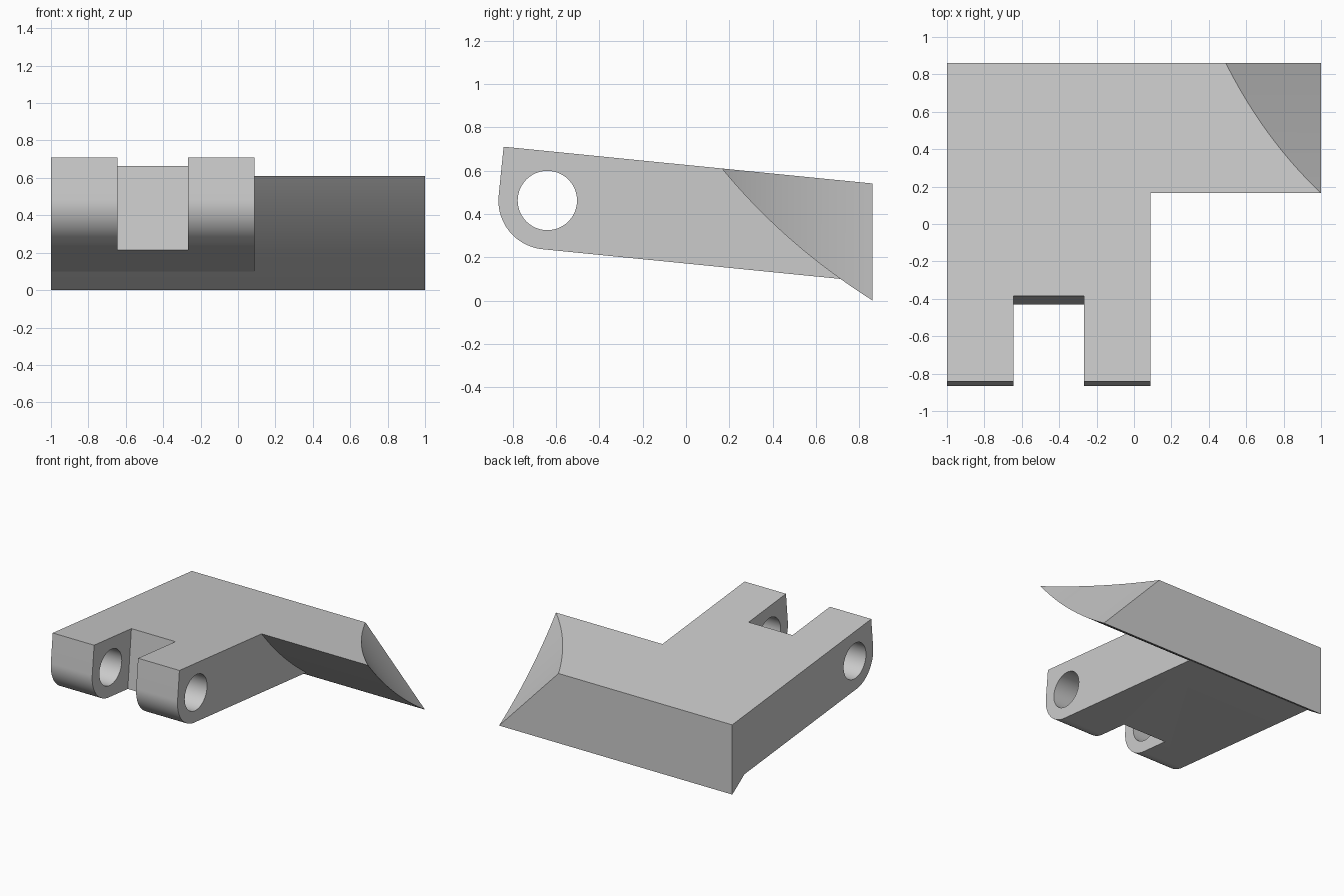
import bpy, bmesh, math
from mathutils import Vector, Matrix

cube = bpy.data.objects.get("Cube")
if cube:
    bpy.data.objects.remove(cube, do_unlink=True)

grey = bpy.data.materials.new("plain grey")
grey.use_nodes = True
grey.diffuse_color = (0.6, 0.6, 0.6, 1)
grey.node_tree.nodes["Principled BSDF"].inputs["Base Color"].default_value = (0.6, 0.6, 0.6, 1)

LEFT, RIGHT, BACK = -1.0, 1.0, 0.862
ARM_RIGHT = 0.087
SLOPE = -0.0997
TILT = math.atan(SLOPE)
PIVOT, EYE_RADIUS, HOLE_RADIUS = Vector((-0.64, 0.462)), 0.226, 0.137


def top_z(y):
    return 0.71 + SLOPE * (y + 0.84)


def finish(name, bm):
    bmesh.ops.remove_doubles(bm, verts=bm.verts, dist=1e-5)
    bmesh.ops.recalc_face_normals(bm, faces=bm.faces)
    mesh = bpy.data.meshes.new(name)
    bm.to_mesh(mesh)
    bm.free()
    obj = bpy.data.objects.new(name, mesh)
    bpy.context.collection.objects.link(obj)
    mesh.materials.append(grey)
    return obj


def prism(name, profile, x0, x1):
    """Extrude a (y, z) profile along x."""
    bm = bmesh.new()
    face = bm.faces.new([bm.verts.new((x0, y, z)) for y, z in profile])
    ext = bmesh.ops.extrude_face_region(bm, geom=[face])["geom"]
    bmesh.ops.translate(bm, vec=(x1 - x0, 0, 0),
                        verts=[v for v in ext if isinstance(v, bmesh.types.BMVert)])
    return finish(name, bm)


def activate(obj):
    bpy.ops.object.select_all(action='DESELECT')
    obj.select_set(True)
    bpy.context.view_layer.objects.active = obj


def cut(obj, cutter):
    cutter.hide_render = True
    mod = obj.modifiers.new("cut", 'BOOLEAN')
    mod.operation, mod.solver, mod.object = 'DIFFERENCE', 'EXACT', cutter
    activate(obj)
    bpy.ops.object.modifier_apply(modifier=mod.name)
    bpy.data.objects.remove(cutter, do_unlink=True)


# Bowed front face of the blade, from its top edge down to the sharp tip
start, ctrl, tip = Vector((0.165, top_z(0.165))), Vector((0.456, 0.256)), Vector((BACK, 0.0))
STEPS = 32
bow = [start * (1 - t) ** 2 + ctrl * (2 * t * (1 - t)) + tip * t * t
       for t in (i / STEPS for i in range(STEPS + 1))]

# Blade: sections along y, with an oblique right end
bm = bmesh.new()
rings = []
lean = 0.51 / top_z(BACK)
for y, z in bow:
    zt = top_z(y)
    section = [(LEFT, zt), (RIGHT - (zt - z) * lean, zt), (RIGHT, z), (LEFT, z)]
    rings.append([bm.verts.new((x, y, h)) for x, h in section])
for a, b in zip(rings, rings[1:]):
    for i in range(4):
        j = (i + 1) % 4
        bm.faces.new((a[i], a[j], b[j], b[i]))
bm.faces.new(rings[-1])
blade = finish("blade", bm)

# Arm: rounded hinge end, running back to the blade's bowed face
turn = Matrix.Rotation(TILT, 2)
arc = [PIVOT + turn @ Vector((math.cos(a), math.sin(a))) * EYE_RADIUS
       for a in (math.pi * (1 + i / 48) for i in range(25))]


def bottom_z(y):
    return arc[-1].y + SLOPE * (y - arc[-1].x)


touch = [p for p in bow if p.y > bottom_z(p.x)]
end_y = 0.715
profile = [(-0.842, top_z(-0.842))] + [tuple(p) for p in arc]
profile += [(end_y, bottom_z(end_y))] + [tuple(p) for p in reversed(touch) if p.x < end_y - 0.005]
arm = prism("hinge_arm", profile, LEFT, ARM_RIGHT)

# Slot between the two hinge lugs
slot = [(-1.2, 1.0), (-1.2, -0.1), (-0.46, -0.1), (-0.352, 1.0)]
cut(arm, prism("slot_cutter", slot, -0.645, -0.268))

# Pin hole through both lugs
ring = [tuple(PIVOT + Vector((math.cos(a), math.sin(a))) * HOLE_RADIUS)
        for a in (math.tau * i / 64 for i in range(64))]
cut(arm, prism("hole_cutter", ring, -1.2, 0.3))

for obj in (blade, arm):
    activate(obj)
    bpy.ops.object.shade_smooth_by_angle(angle=math.radians(25))
